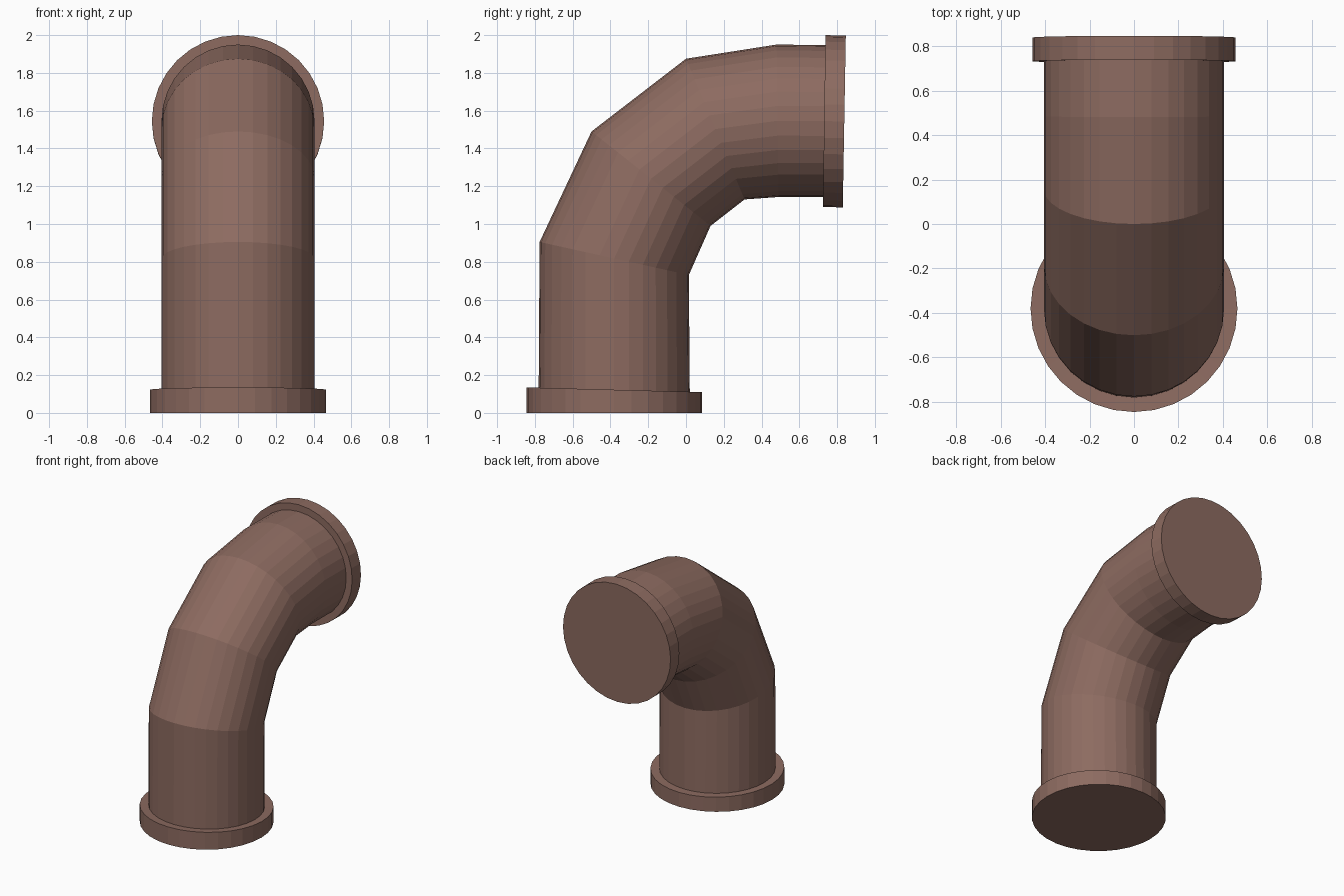
import bpy, bmesh, math

if "Cube" in bpy.data.objects:
    bpy.data.objects.remove(bpy.data.objects["Cube"])

SIDES = 32

brown = bpy.data.materials.new("pipe_brown")
brown.diffuse_color = (0.266, 0.147, 0.118, 1)
brown.use_nodes = True
brown.node_tree.nodes["Principled BSDF"].inputs["Base Color"].default_value = brown.diffuse_color


def loft(name, sections, cap_first=False, cap_last=False):
    """Skin round sections; each is (outer (y, z), inner (y, z), half width in x)."""
    bm = bmesh.new()
    rings = []
    for (y0, z0), (y1, z1), half in sections:
        ring = []
        for i in range(SIDES):
            a = 2 * math.pi * i / SIDES
            t = (1 - math.cos(a)) / 2
            ring.append(bm.verts.new((half * math.sin(a),
                                      y0 + (y1 - y0) * t, z0 + (z1 - z0) * t)))
        rings.append(ring)
    for r0, r1 in zip(rings, rings[1:]):
        for i in range(SIDES):
            j = (i + 1) % SIDES
            bm.faces.new((r0[i], r0[j], r1[j], r1[i]))
    if cap_first:
        bm.faces.new(rings[0][::-1])
    if cap_last:
        bm.faces.new(rings[-1])
    mesh = bpy.data.meshes.new(name)
    bm.to_mesh(mesh)
    bm.free()
    mesh.materials.append(brown)
    obj = bpy.data.objects.new(name, mesh)
    bpy.context.collection.objects.link(obj)
    return obj


R = 0.405
# Curved pipe: outside and inside of the bend, from base to mouth
pipe = [((-0.78, 0.13), (0.02, 0.11), R),
        ((-0.775, 0.905), (0.015, 0.73), R),
        ((-0.50, 1.49), (0.13, 0.99), R),
        ((0.00, 1.875), (0.31, 1.13), R),
        ((0.48, 1.95), (0.49, 1.143), R),
        ((0.738, 1.947), (0.727, 1.143), R)]
loft("elbow_pipe", pipe)

# Flange at the foot, closed underneath
loft("base_flange", [((-0.845, 0), (0.085, 0), 0.465),
                     ((-0.845, 0.135), (0.085, 0.11), 0.465),
                     pipe[0]], cap_first=True)

# Flange at the mouth, closed at the back
loft("mouth_flange", [pipe[-1],
                      ((0.738, 2.0), (0.725, 1.09), 0.456),
                      ((0.846, 1.997), (0.830, 1.088), 0.456)], cap_last=True)
